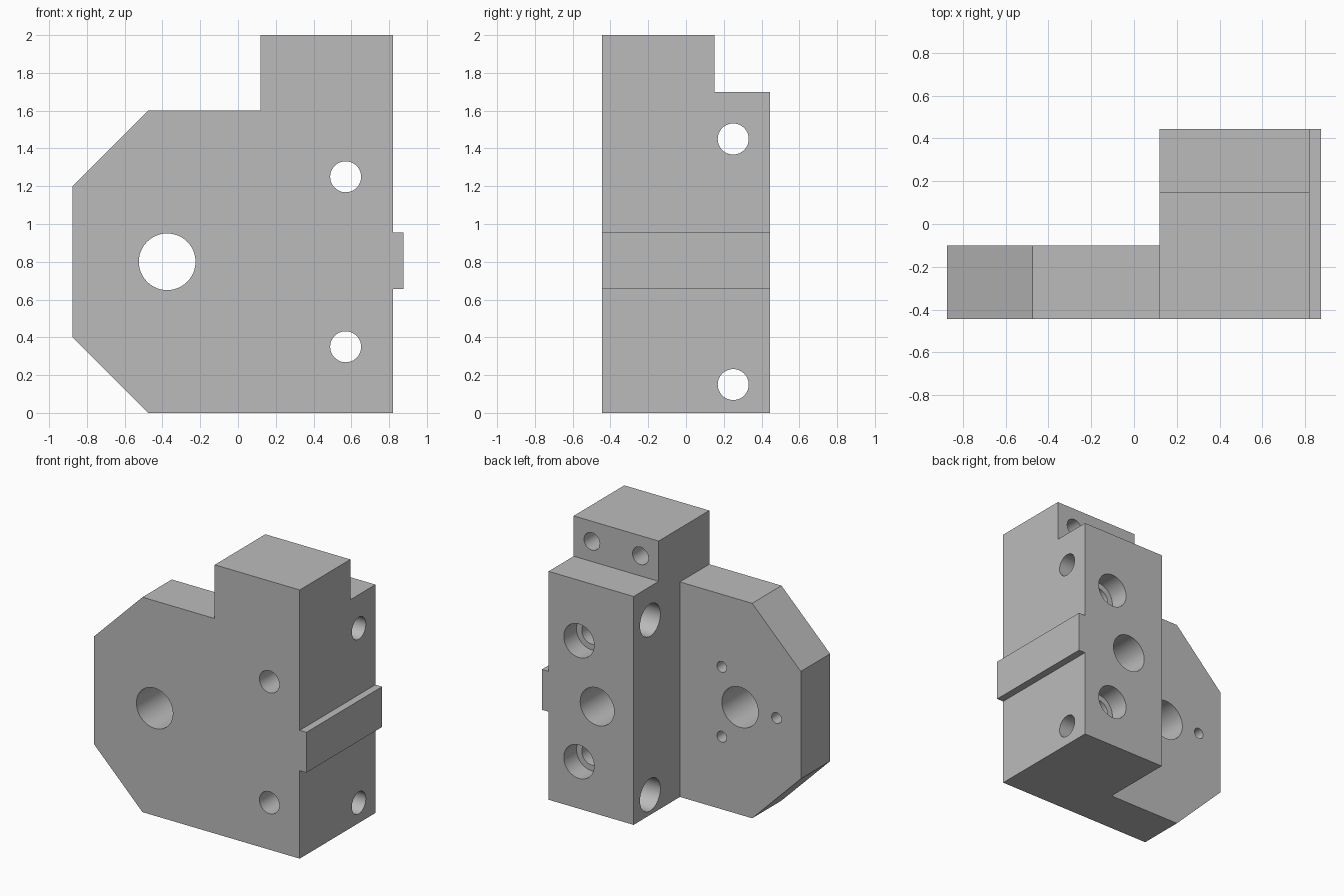
import bpy, bmesh, math
from mathutils import Matrix, Vector

old = bpy.data.objects.get("Cube")
if old:
    bpy.data.objects.remove(old, do_unlink=True)

grey = bpy.data.materials.new("machined_grey")
grey.use_nodes = True
colour = (0.5, 0.5, 0.5, 1)
grey.diffuse_color = colour
grey.node_tree.nodes["Principled BSDF"].inputs["Base Color"].default_value = colour

FRONT, BACK = -0.445, 0.445
PLATE_BACK, HEAD_BACK = -0.1, 0.15
LEFT, RIGHT = 0.12, 0.82      # sides of the thick block


def make_object(name, bm):
    bmesh.ops.recalc_face_normals(bm, faces=bm.faces)
    mesh = bpy.data.meshes.new(name)
    bm.to_mesh(mesh)
    bm.free()
    mesh.materials.append(grey)
    obj = bpy.data.objects.new(name, mesh)
    bpy.context.collection.objects.link(obj)
    return obj


def box(lo, hi):
    lo, hi = Vector(lo), Vector(hi)
    bm = bmesh.new()
    bmesh.ops.create_cube(bm, size=1, matrix=Matrix.Translation((lo + hi) / 2)
                          @ Matrix.Diagonal((*(hi - lo), 1)))
    return bm


def rod(start, end, radius):
    start, end = Vector(start), Vector(end)
    axis = end - start
    bm = bmesh.new()
    turn = axis.to_track_quat('Z', 'Y').to_matrix().to_4x4()
    bmesh.ops.create_cone(bm, cap_ends=True, segments=48, radius1=radius, radius2=radius,
                          depth=axis.length,
                          matrix=Matrix.Translation((start + end) / 2) @ turn)
    return bm


def cut(obj, bm):
    tool = make_object("cutter", bm)
    tool.hide_render = True
    mod = obj.modifiers.new("cut", 'BOOLEAN')
    mod.operation, mod.solver, mod.object = 'DIFFERENCE', 'EXACT', tool
    bpy.context.view_layer.objects.active = obj
    bpy.ops.object.modifier_apply(modifier=mod.name)
    bpy.data.objects.remove(tool, do_unlink=True)


def bore_y(x, z, radius, y_from, y_to):
    cut(body, rod((x, y_from, z), (x, y_to, z), radius))


# Front silhouette, with chamfered plate, raised head and side key
outline = [(-0.475, 0), (RIGHT, 0), (RIGHT, 0.655), (0.875, 0.655), (0.875, 0.955),
           (RIGHT, 0.955), (RIGHT, 2), (LEFT, 2), (LEFT, 1.6), (-0.475, 1.6),
           (-0.875, 1.2), (-0.875, 0.4)]
bm = bmesh.new()
face = bm.faces.new([bm.verts.new((x, FRONT, z)) for x, z in outline])
extruded = bmesh.ops.extrude_face_region(bm, geom=[face])["geom"]
bmesh.ops.translate(bm, vec=(0, BACK - FRONT, 0),
                    verts=[v for v in extruded if isinstance(v, bmesh.types.BMVert)])
body = make_object("mounting_bracket", bm)

# Thin the plate and step back the head
cut(body, box((-2, PLATE_BACK, -1), (LEFT, 1, 3)))
cut(body, box((-1, HEAD_BACK, 1.7), (2, 1, 3)))

# Large plate bore with its ring of three blind holes
px, mid = -0.375, 0.8
bore_y(px, mid, 0.15, -1, 0.3)
for angle in (60, 180, 300):
    a = math.radians(angle)
    bore_y(px + 0.3 * math.cos(a), mid + 0.3 * math.sin(a), 0.04, 0, PLATE_BACK - 0.2)

# Counterbored bolt holes from the back, and the blind bore between them
for z in (0.35, 1.25):
    bore_y(0.57, z, 0.082, -1, 1)
    bore_y(0.57, z, 0.125, 1, BACK - 0.15)
bore_y(0.42, mid, 0.14, 1, BACK - 0.5)

# Counterbored cross holes through the block
for z in (0.15, 1.45):
    cut(body, rod((0, 0.25, z), (1, 0.25, z), 0.082))
    cut(body, rod((0, 0.25, z), (LEFT + 0.25, 0.25, z), 0.12))

# Blind holes in the back of the head
for x in (0.27, 0.67):
    bore_y(x, 1.85, 0.065, 0.3, HEAD_BACK - 0.3)

bpy.ops.object.select_all(action='DESELECT')
body.select_set(True)
bpy.context.view_layer.objects.active = body
bpy.ops.object.shade_smooth_by_angle(angle=math.radians(30))
